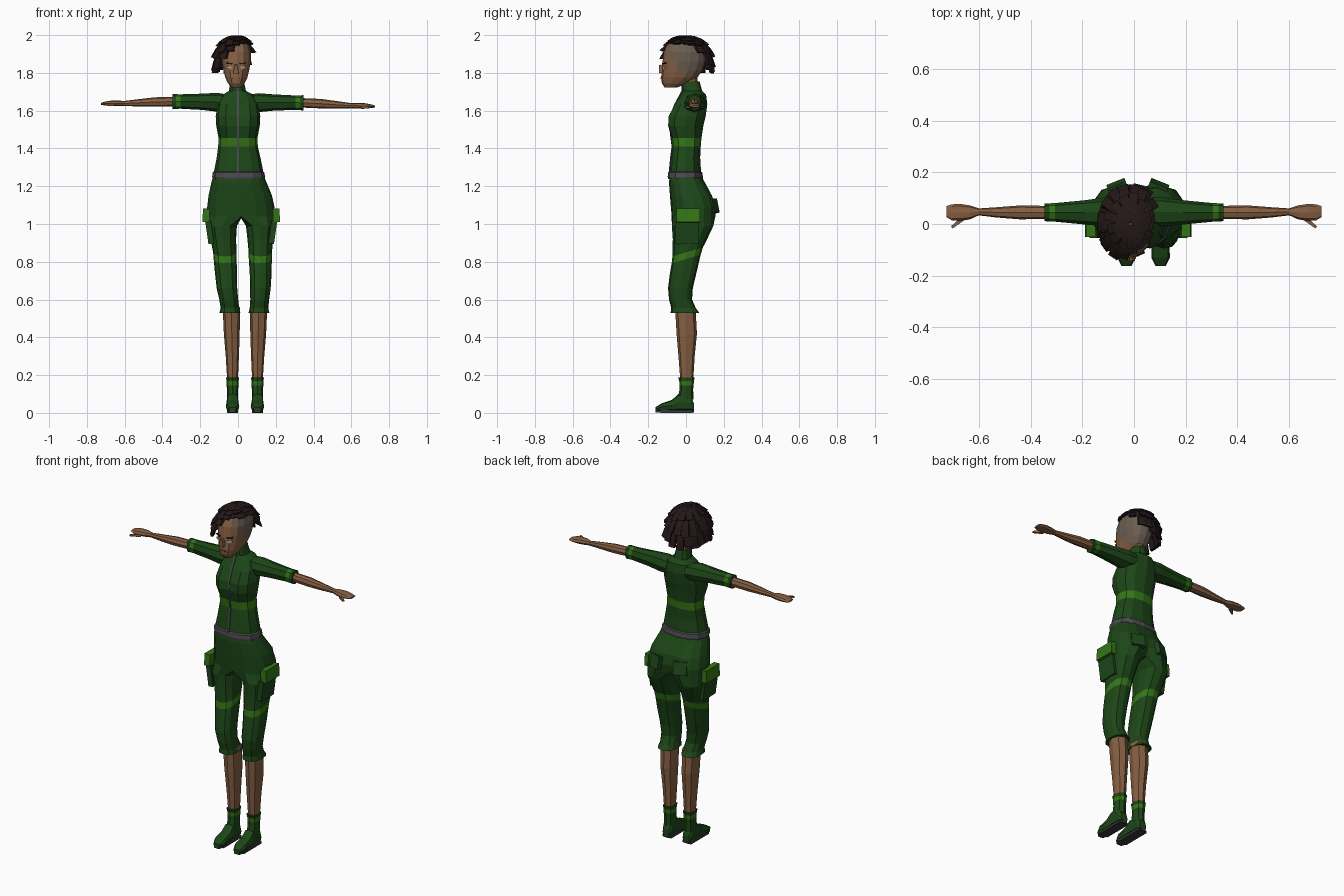
import bpy, bmesh, random
from math import sin, cos, radians, copysign
from mathutils import Vector, Matrix

if "Cube" in bpy.data.objects:
    bpy.data.objects.remove(bpy.data.objects["Cube"])

random.seed(4)

def mat(name, r, g, b):
    m = bpy.data.materials.new(name)
    m.diffuse_color = (r, g, b, 1)
    m.use_nodes = True
    m.node_tree.nodes["Principled BSDF"].inputs["Base Color"].default_value = m.diffuse_color
    return m

CLOTH = mat("dark green cloth", .012, .062, .009)
TRIM = mat("bright green trim", .035, .18, .008)
SKIN = mat("skin", .24, .115, .055)
SCALP = mat("shaved scalp", .15, .11, .08)
HAIR = mat("hair", .018, .009, .009)
GREY = mat("grey trim", .07, .07, .08)
SOLE = mat("sole rubber", .04, .04, .045)
EYE = mat("eye", .45, .38, .3)

def finish(name, bm, mats):
    bmesh.ops.recalc_face_normals(bm, faces=bm.faces)
    me = bpy.data.meshes.new(name)
    bm.to_mesh(me)
    bm.free()
    for m in mats:
        me.materials.append(m)
    ob = bpy.data.objects.new(name, me)
    bpy.context.collection.objects.link(ob)
    return ob

def ellipse(ca, ra, b0, b1, n, p, start=-90):
    """Slightly squared ellipse as (a, b) pairs."""
    out = []
    for k in range(n):
        t = radians(start + 360 * k / n)
        c, s = cos(t), sin(t)
        out.append((ca + ra * copysign(abs(c) ** p, c),
                    (b0 + b1) / 2 + (b1 - b0) / 2 * copysign(abs(s) ** p, s)))
    return out

def bridge(bm, r1, r2, mi=0):
    n = len(r1)
    for k in range(n):
        bm.faces.new((r1[k], r1[(k + 1) % n], r2[(k + 1) % n], r2[k])).material_index = mi

def loft(name, rings, mats, axis='z', n=12, p=.85, bands=(), start=-90):
    """rings: (position on axis, centre a, half width a, low b, high b, optional front dent)"""
    bm = bmesh.new()
    loops = []
    for t, ca, ra, b0, b1, *dent in rings:
        pts = ellipse(ca, ra, b0, b1, n, p, start)
        if dent:
            pts[0] = (pts[0][0], pts[0][1] + dent[0])
        place = {'z': lambda a, b: (a, b, t), 'x': lambda a, b: (t, a, b), 'y': lambda a, b: (a, t, b)}[axis]
        loops.append([bm.verts.new(place(a, b)) for a, b in pts])
    for i in range(len(loops) - 1):
        bridge(bm, loops[i], loops[i + 1], int(i in bands))
    bm.faces.new(loops[0])
    bm.faces.new(loops[-1])
    return finish(name, bm, mats)

def box(name, centre, size, m, rot=(0, 0, 0), taper=1):
    bm = bmesh.new()
    bmesh.ops.create_cube(bm, size=1)
    for v in bm.verts:
        if v.co.z > 0:
            v.co.x *= taper
            v.co.y *= taper
    bmesh.ops.scale(bm, vec=size, verts=bm.verts)
    ob = finish(name, bm, [m])
    ob.location = centre
    ob.rotation_euler = [radians(r) for r in rot]
    return ob

SIDES = ((-1, "left"), (1, "right"))

# Trousers: hips split into two legs at the crotch
bm = bmesh.new()
prev = None
for z, cx, rx, y0, y1, cleft in ((1.265, .003, .13, -.085, .075, 0), (1.22, .005, .146, -.09, .1, 0),
                                 (1.15, .012, .168, -.085, .145, .01), (1.09, .015, .178, -.08, .165, .025),
                                 (1.04, .017, .18, -.076, .163, .04)):
    pts = ellipse(cx, rx, y0, y1, 16, .85)
    pts[8] = (pts[8][0], pts[8][1] - cleft)
    ring = [bm.verts.new((a, b, z)) for a, b in pts]
    if prev:
        bridge(bm, prev, ring)
    prev = ring
crotch = [bm.verts.new((.017, y, 1.03)) for y in (.08, .03, -.03)]
LEG = ((.99, .018, .024, .178, -.075, .145, 0), (.92, .02, .03, .166, -.07, .112, 0),
       (.85, .024, .032, .156, -.072, .09, .3), (.815, .025, .032, .154, -.076, .078, .3),
       (.74, .028, .034, .15, -.085, .055, 0), (.66, .03, .034, .143, -.095, .036, 0),
       (.6, .033, .032, .132, -.09, .032, 0), (.555, .034, .028, .126, -.078, .052, 0),
       (.53, .034, .022, .132, -.082, .07, 0))
for s, side in SIDES:
    loop = [prev[(s * k) % 16] for k in range(9)] + crotch
    for i, (z, cx, xi, xo, y0, y1, tilt) in enumerate(LEG):
        pts = ellipse((xi + xo) / 2, (xo - xi) / 2, y0, y1, 12, .85, -120)
        new = [bm.verts.new((cx + s * a, b, z + tilt * b)) for a, b in pts]
        bridge(bm, loop, new, int(i == 3))
        loop = new
    bm.faces.new(loop)
finish("trousers", bm, [CLOTH, TRIM])

# Jacket, collar, zip and belt
TORSO = ((1.27, .003, .132, -.088, .08, 0), (1.35, .003, .116, -.08, .075, 0), (1.41, 0, .105, -.072, .078, 0),
         (1.455, 0, .103, -.078, .082, 0), (1.52, 0, .115, -.106, .092, .02), (1.57, 0, .118, -.104, .104, .022),
         (1.635, 0, .108, -.068, .113, .01), (1.685, 0, .08, -.03, .106, 0), (1.705, -.003, .045, -.02, .085, 0),
         (1.755, -.005, .036, -.022, .072, 0))
loft("jacket", TORSO, [CLOTH, TRIM], bands=(2,))
loft("zip", [(z, 0, .006, y0 + d - .006, y0 + d + .008) for z, _, _, y0, _, d in TORSO], [GREY], n=4, start=-45)
loft("belt", [(1.238, .004, .137, -.094, .088), (1.25, .003, .14, -.097, .09), (1.272, .003, .137, -.095, .086),
              (1.28, .003, .128, -.084, .076)], [GREY])

for s, side in SIDES:
    # Pockets
    box(side + "_pocket", (.017 + s * .167, .005, .955), (.03, .12, .12), CLOTH, (0, s * 8, 0))
    box(side + "_pocket_flap", (.017 + s * .186, .012, 1.045), (.036, .125, .072), TRIM, (0, -s * 3, 0))
    box(side + "_back_pocket", (.015 + s * .08, .146, 1.095), (.075, .025, .075), CLOTH, (12, 0, -s * 22))

    # Calf, boot and sole
    cx = lambda a: .037 + s * a
    loft(side + "_calf", [(.17, cx(.066), .028, -.03, .038), (.3, cx(.067), .035, -.04, .046),
                          (.42, cx(.07), .042, -.05, .058), (.56, cx(.072), .046, -.058, .05)], [SKIN], n=8)
    loft(side + "_boot_shaft", [(.07, cx(.066), .03, -.045, .04), (.125, cx(.066), .03, -.034, .038),
                                (.145, cx(.066), .031, -.034, .04), (.168, cx(.066), .032, -.036, .042),
                                (.187, cx(.066), .034, -.042, .046)], [CLOTH, TRIM], n=8, bands=(2,))
    foot = ((.042, .022, .05), (.025, .03, .09), (-.04, .032, .1), (-.075, .034, .068),
            (-.13, .036, .05), (-.162, .02, .03))
    loft(side + "_boot_foot", [(y, cx(.066), r, .012, h) for y, r, h in foot], [CLOTH], 'y', 8, .6)
    loft(side + "_sole", [(y, cx(.066), r + .003, 0, .015) for y, r, h in foot], [SOLE], 'y', 4, 1, start=-45)
    box(side + "_sole_pad", (cx(.066), -.05, .007), (.058, .17, .014), SOLE)

    # Sleeve, forearm, hand and thumb; the right arm hangs slightly lower
    drop = .025 if s > 0 else .005
    def arm(name, rings, mats, **kw):
        loft(name, [(s * x, y, ry, z - rz - drop * x, z + rz - drop * x) for x, y, z, ry, rz in rings],
             mats, 'x', n=8, **kw)
    arm(side + "_sleeve", [(.06, .05, 1.642, .055, .045), (.11, .047, 1.645, .056, .05), (.19, .045, 1.648, .047, .043),
                           (.305, .045, 1.65, .036, .038), (.328, .045, 1.65, .035, .039), (.347, .045, 1.65, .034, .041)],
        [CLOTH, TRIM], bands=(3,))
    arm(side + "_forearm", [(.33, .045, 1.65, .025, .025), (.44, .045, 1.648, .027, .025), (.53, .045, 1.644, .02, .019),
                            (.605, .047, 1.641, .013, .013)], [SKIN])
    arm(side + "_hand", [(.6, .047, 1.641, .013, .013), (.635, .045, 1.642, .027, .015), (.675, .045, 1.642, .033, .014),
                         (.705, .045, 1.641, .031, .01), (.725, .048, 1.64, .022, .005)], [SKIN])
    box(side + "_thumb", (s * .682, .006, 1.635 - drop * .68), (.02, .016, .06), SKIN, (90, 0, s * 50), .5)

# Neck and head
loft("neck", [(1.7, -.005, .034, -.015, .065), (1.745, -.006, .031, -.018, .06), (1.8, -.008, .034, -.03, .06)], [SKIN], n=8)
head = loft("head", [(1.722, -.009, .026, -.112, -.05), (1.745, -.009, .045, -.128, .01), (1.775, -.009, .06, -.132, .06),
                     (1.815, -.009, .07, -.128, .088), (1.86, -.009, .078, -.124, .102), (1.91, -.009, .08, -.118, .105),
                     (1.95, -.009, .07, -.1, .096), (1.978, -.009, .046, -.068, .07), (1.988, -.009, .018, -.03, .035)],
            [SKIN, SCALP], n=14)
for f in head.data.polygons:
    c = f.center
    if c.z > 1.76 and c.y > -.035 - (c.z - 1.84) * .6:
        f.material_index = 1

# Face details
box("nose", (-.011, -.132, 1.822), (.03, .034, .042), SKIN, (14, 0, 0), .4)
box("mouth", (-.011, -.131, 1.772), (.036, .008, .008), SKIN)
for s, side in SIDES:
    box(side + "_eye", (-.011 + s * .036, -.115, 1.828), (.028, .008, .011), EYE, (0, 0, s * 22))
    box(side + "_brow", (-.011 + s * .036, -.115, 1.85), (.034, .01, .006), HAIR, (0, -s * 6, s * 22))

# Hair: three tiers of flat locks swept from the crown to the back and left
CROWN = Vector((-.012, 0, 1.87))
REACH = ((-100, 62), (-60, 50), (-20, 50), (15, 56), (40, 75), (60, 100), (90, 112), (180, 114), (215, 110), (235, 90), (260, 62))

def reach(a):
    for (a0, p0), (a1, p1) in zip(REACH, REACH[1:]):
        if a <= a1:
            return p0 + (p1 - p0) * (a - a0) / (a1 - a0)
    return REACH[-1][1]

def lock(bm, az, p0, p1, lift0, lift1, width):
    a = radians(az)
    side = Vector((-sin(a), cos(a), 0))
    prev = None
    for i in range(4):
        u = i / 3
        t = radians(p0 + (p1 - p0) * u)
        d = Vector((sin(t) * cos(a), sin(t) * sin(a), cos(t)))
        c = CROWN + Vector((d.x * .086, d.y * .112, d.z * .115)) + d * (lift0 + (lift1 - lift0) * u ** 1.5)
        w, h = side * width * (.65 + .35 * u) / 2, d * .007
        ring = [bm.verts.new(c + q) for q in (-w - h, w - h, w + h, -w + h)]
        if prev:
            bridge(bm, prev, ring)
        else:
            bm.faces.new(ring)
        prev = ring
    bm.faces.new(prev)

bm = bmesh.new()
for lo, hi, count, lift0, width in ((.55, 1, 20, .004, .042), (.28, .78, 17, .006, .042), (.03, .5, 13, .007, .038)):
    for i in range(count):
        az = -95 + 355 * (i + .5) / count + random.uniform(-4, 4)
        r = reach(az)
        end = r * hi + random.uniform(-5, 4)
        lock(bm, az, r * lo, end, lift0, lift0 + .042 * (end / 110) ** 1.2, width)
finish("hair_locks", bm, [HAIR])
